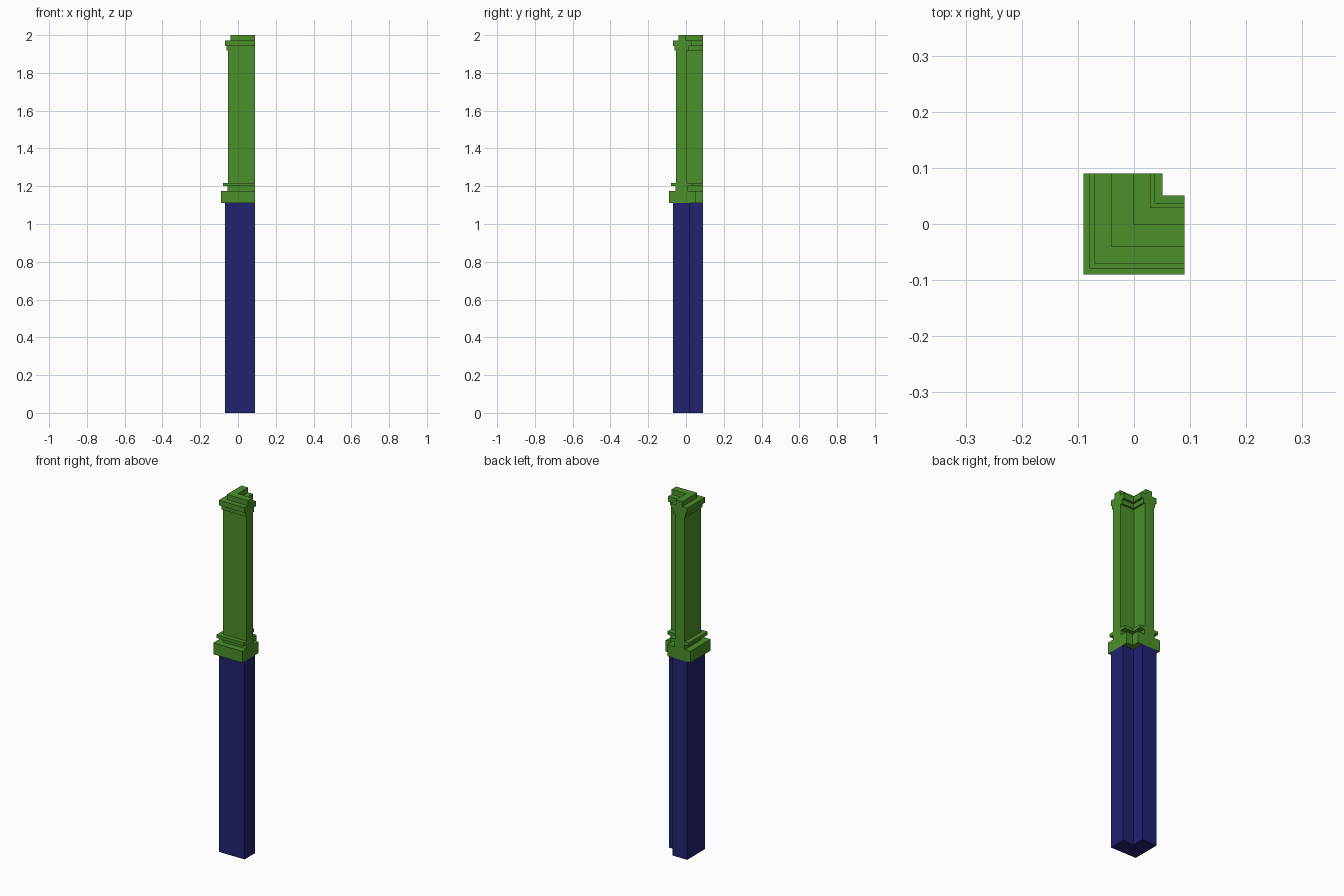
import bpy, bmesh

if "Cube" in bpy.data.objects:
    bpy.data.objects.remove(bpy.data.objects["Cube"])

END = 0.09  # flush ends of both legs


def material(name, color):
    m = bpy.data.materials.new(name)
    m.diffuse_color = color
    m.use_nodes = True
    m.node_tree.nodes["Principled BSDF"].inputs["Base Color"].default_value = m.diffuse_color
    return m


GREEN = material("green", (0.07, 0.28, 0.023, 1))
BLUE = material("blue", (0.016, 0.016, 0.17, 1))


def l_block(name, outer, inner, z0, z1, mat):
    """L-shaped prism: outer corner at front left, notch at back right."""
    bm = bmesh.new()
    pts = [(outer, outer), (END, outer), (END, inner),
           (inner, inner), (inner, END), (outer, END)]
    base = bm.faces.new([bm.verts.new((x, y, z0)) for x, y in pts])
    ext = bmesh.ops.extrude_face_region(bm, geom=[base])
    top = [v for v in ext["geom"] if isinstance(v, bmesh.types.BMVert)]
    bmesh.ops.translate(bm, verts=top, vec=(0, 0, z1 - z0))
    bmesh.ops.recalc_face_normals(bm, faces=bm.faces)
    me = bpy.data.meshes.new(name)
    bm.to_mesh(me)
    bm.free()
    me.materials.append(mat)
    ob = bpy.data.objects.new(name, me)
    bpy.context.collection.objects.link(ob)
    return ob


# Lower post, then the stacked mouldings of the corner pilaster
parts = [
    ("lower_post", -0.07, 0.022, 0.0, 1.11, BLUE),
    ("plinth", -0.09, 0.051, 1.11, 1.174, GREEN),
    ("base_neck", -0.055, 0.008, 1.174, 1.2, GREEN),
    ("base_ring", -0.079, 0.037, 1.2, 1.218, GREEN),
    ("shaft", -0.054, 0.005, 1.218, 1.918, GREEN),
    ("capital_neck", -0.06, 0.015, 1.918, 1.942, GREEN),
    ("capital_slab", -0.07, 0.029, 1.942, 1.972, GREEN),
    ("top_block", -0.041, 0.0, 1.972, 2.0, GREEN),
]
for p in parts:
    l_block(*p)
